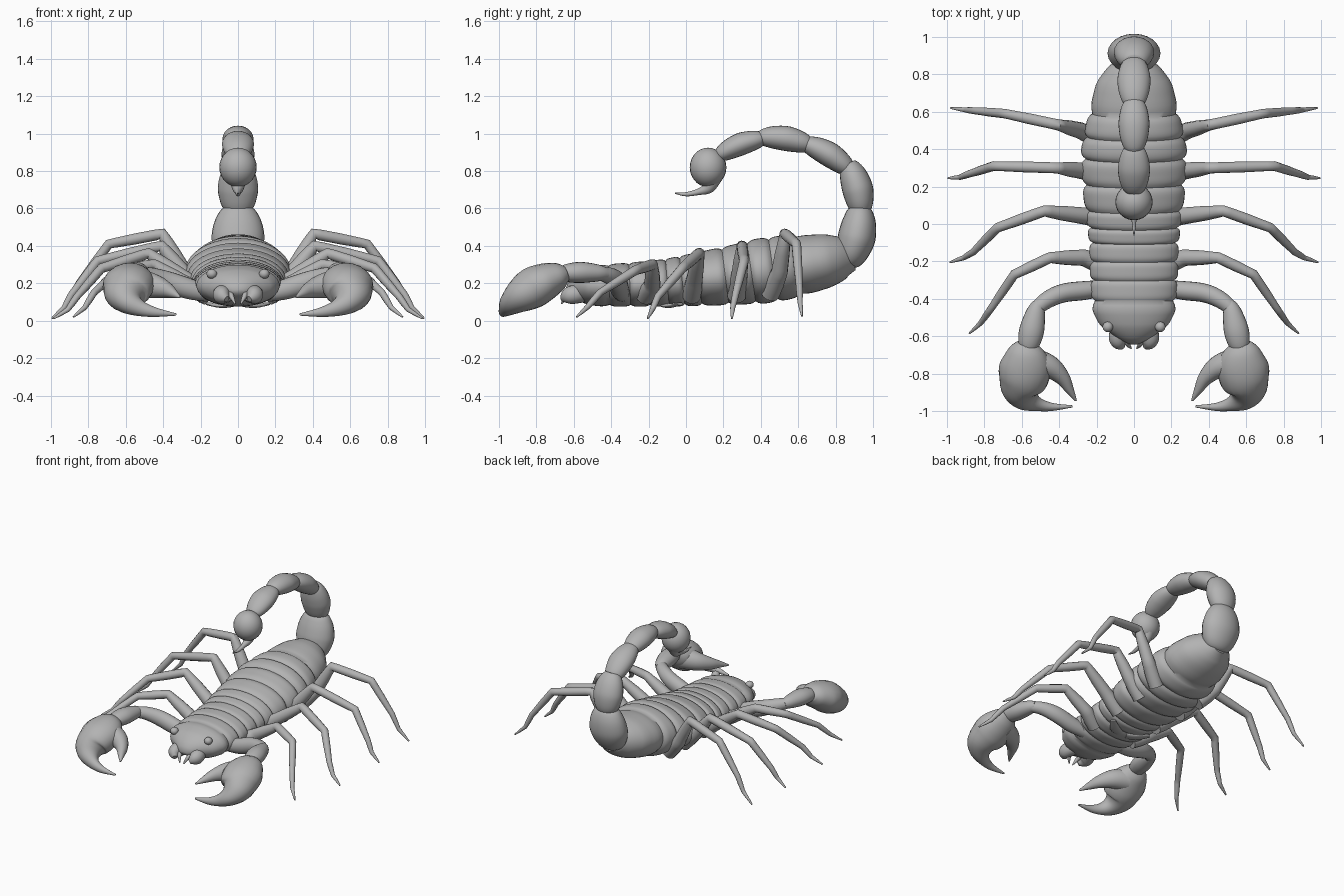
import bpy, bmesh, math
from mathutils import Vector

cube = bpy.data.objects.get("Cube")
if cube:
    bpy.data.objects.remove(cube)

GREY = (0.45, 0.45, 0.45, 1)
mat = bpy.data.materials.new("shell grey")
mat.use_nodes = True
mat.diffuse_color = GREY
mat.node_tree.nodes["Principled BSDF"].inputs["Base Color"].default_value = GREY

X, Z = Vector((1, 0, 0)), Vector((0, 0, 1))


def finish(name, bm):
    bmesh.ops.recalc_face_normals(bm, faces=bm.faces)
    me = bpy.data.meshes.new(name)
    bm.to_mesh(me)
    bm.free()
    me.materials.append(mat)
    ob = bpy.data.objects.new(name, me)
    bpy.context.collection.objects.link(ob)
    bpy.ops.object.select_all(action='DESELECT')
    ob.select_set(True)
    bpy.context.view_layer.objects.active = ob
    bpy.ops.object.shade_smooth_by_angle(angle=math.radians(50))
    return ob


def spline(rows, steps):
    """Catmull-Rom through rows of numbers."""
    if steps == 1:
        return [tuple(r) for r in rows]
    out = []
    for i in range(len(rows) - 1):
        p = [rows[max(i - 1, 0)], rows[i], rows[i + 1], rows[min(i + 2, len(rows) - 1)]]
        for k in range(steps):
            t = k / steps
            out.append(tuple(0.5 * (2 * b + (c - a) * t + (2 * a - 5 * b + 4 * c - d) * t * t
                                    + (3 * b - a - 3 * c + d) * t ** 3) for a, b, c, d in zip(*p)))
    return out + [tuple(rows[-1])]


def loft(name, rows, ref, steps=1, sides=16):
    """Tube through rows (x, y, z, radius along ref, radius across)."""
    rows = spline(rows, steps)
    pts = [Vector(r[:3]) for r in rows]
    bm, rings = bmesh.new(), []
    for i, (p, r) in enumerate(zip(pts, rows)):
        before = (p - pts[i - 1]).normalized() if i else Vector()
        after = (pts[i + 1] - p).normalized() if i < len(pts) - 1 else Vector()
        t = (before + after).normalized()
        u = (ref - t * ref.dot(t)).normalized()
        v = t.cross(u)
        angles = [math.tau * k / sides for k in range(sides)]
        rings.append([bm.verts.new(p + u * r[3] * math.cos(a) + v * r[4] * math.sin(a)) for a in angles])
    for a, b in zip(rings, rings[1:]):
        for k in range(sides):
            j = (k + 1) % sides
            bm.faces.new((a[k], a[j], b[j], b[k]))
    bm.faces.new(rings[0])
    bm.faces.new(rings[-1])
    return finish(name, bm)


def ball(name, center, scale):
    bm = bmesh.new()
    bmesh.ops.create_uvsphere(bm, u_segments=24, v_segments=14, radius=1)
    bmesh.ops.scale(bm, vec=scale, verts=bm.verts)
    bmesh.ops.translate(bm, vec=center, verts=bm.verts)
    return finish(name, bm)


# Body: outline rows are y, half width, bottom, top; plates bulge between grooves
outline = [(-.64, .03, .14, .17), (-.6, .1, .11, .23), (-.54, .185, .085, .275), (-.46, .225, .075, .3),
           (-.3, .235, .075, .31), (-.1, .24, .075, .33), (.14, .27, .08, .38), (.28, .283, .085, .41),
           (.4, .283, .09, .44), (.52, .26, .11, .455), (.65, .23, .145, .46), (.76, .2, .18, .465),
           (.84, .14, .22, .45), (.9, .07, .27, .41)]
grooves = [-.64, -.41, -.3, -.2, -.1, -.02, .07, .21, .35, .465, .59, .9]


def outline_at(y):
    for a, b in zip(outline, outline[1:]):
        if y <= b[0] + 1e-6:
            t = (y - a[0]) / (b[0] - a[0])
            return [p + (q - p) * t for p, q in zip(a[1:], b[1:])]
    return outline[-1][1:]


body = []
for a, b in zip(grooves, grooves[1:]):
    for k in range(10):
        t = k / 10
        w, lo, hi = outline_at(a + (b - a) * t)
        dip = 0 if a < -.6 and t < .5 else .085 * abs(2 * t - 1) ** 4
        body.append((0, a + (b - a) * t, (lo + hi) / 2, w * (1 - dip), (hi - lo) / 2 * (1 - dip)))
body.append((0, .9, .34, .07, .07))
loft("body", body, X, sides=40)

# Tail: barrel segments along an arch, rows are start y z, end y z, width, thickness
tail = [(.86, .3, .93, .61, .14, .1), (.935, .57, .865, .84, .107, .082), (.88, .8, .63, .95, .088, .066),
        (.67, .935, .39, .98, .082, .066), (.42, .975, .17, .88, .085, .06)]
barrel = [(0, .45), (.06, .66), (.2, .86), (.4, .99), (.55, 1), (.75, .9), (.92, .7), (1, .5)]
for n, (y0, z0, y1, z1, w, h) in enumerate(tail):
    bow = Vector((0, z0 - z1, y1 - y0)) * -.06
    rows = []
    for t, f in barrel:
        p = Vector((0, y0 + (y1 - y0) * t, z0 + (z1 - z0) * t)) + bow * math.sin(math.pi * t)
        rows.append((*p, w * f, h * f))
    loft(f"tail_segment_{n + 1}", rows, X, steps=3, sides=24)
ball("venom_bulb", (0, .118, .82), (.1, .098, .105))
loft("stinger", [(0, .14, .76, .05, .05), (0, .12, .712, .033, .033), (0, .07, .69, .018, .018),
                 (0, 0, .676, .011, .011), (0, -.06, .682, .003, .003)], X, steps=5)

# Legs: joints from hip to foot, front pair first
legs = {
    "front": [(.16, -.22, .13), (.27, -.18, .19), (.45, -.18, .3), (.64, -.27, .27),
              (.77, -.46, .15), (.82, -.53, .07), (.88, -.585, .02)],
    "second": [(.16, .03, .13), (.28, .045, .22), (.48, .07, .36), (.73, -.02, .28),
               (.86, -.15, .13), (.91, -.18, .06), (.985, -.205, .012)],
    "third": [(.17, .27, .13), (.28, .285, .24), (.41, .3, .4), (.75, .31, .32),
              (.89, .265, .14), (.93, .25, .07), (.995, .245, .012)],
    "rear": [(.18, .45, .14), (.29, .5, .26), (.405, .53, .465), (.69, .59, .41),
             (.85, .605, .2), (.9, .61, .1), (.98, .62, .025)],
}
leg_radii = [.05, .045, .03, .026, .019, .014, .005]
# Claw arms: x, y, z, vertical radius, flat radius
upper_arm = [(.15, -.34, .14, .04, .04), (.26, -.355, .17, .055, .05), (.38, -.37, .21, .055, .05),
             (.47, -.41, .24, .045, .045), (.54, -.47, .255, .035, .035)]
forearm = [(.51, -.42, .25, .03, .03), (.525, -.47, .255, .045, .05), (.545, -.56, .258, .056, .066),
           (.56, -.63, .255, .05, .06), (.57, -.68, .25, .035, .04)]
hand = [(.57, -.64, .255, .04, .06), (.575, -.68, .24, .075, .1), (.58, -.75, .21, .1, .135),
        (.59, -.82, .175, .11, .135), (.6, -.88, .135, .095, .11), (.575, -.93, .095, .065, .075),
        (.52, -.962, .065, .042, .04), (.44, -.978, .045, .025, .022), (.33, -.975, .033, .006, .006)]
finger = [(.54, -.74, .2, .08, .08), (.45, -.765, .185, .065, .062), (.385, -.82, .165, .045, .042),
          (.345, -.885, .145, .025, .024), (.31, -.945, .125, .005, .005)]
cheek = [(.06, -.54, .15, .05, .05), (.085, -.6, .14, .05, .05), (.08, -.635, .13, .042, .04),
         (.06, -.66, .115, .016, .016)]
fang = [(.045, -.6, .15, .02, .02), (.035, -.64, .13, .014, .014), (.015, -.665, .09, .004, .004)]
comb = [(.03, -.12, .085, .012, .03), (.09, -.09, .08, .012, .035), (.16, -.03, .09, .008, .02)]

for side, s in (("left", 1), ("right", -1)):
    def flip(rows):
        return [(s * r[0], *r[1:]) for r in rows]
    for name, joints in legs.items():
        rows = []
        for i, (p, r) in enumerate(zip(joints, leg_radii)):
            rows.append((*p, r, r))
            # keep each limb straight between slightly softened joints
            if i < len(joints) - 1:
                q, r2 = joints[i + 1], leg_radii[i + 1]
                for t in (.12, .5, .88):
                    m = (r + (r2 - r) * t) * (1.06 if t == .5 else 1)
                    rows.append((*[a + (b - a) * t for a, b in zip(p, q)], m, m))
        loft(f"{name}_leg_{side}", flip(rows), Vector((0, 1, .2)), sides=12)
    for name, rows in (("upper_arm", upper_arm), ("forearm", forearm), ("claw_hand", hand),
                       ("claw_finger", finger), ("mouth_pincer", cheek), ("fang", fang),
                       ("belly_comb", comb)):
        loft(f"{name}_{side}", flip(rows), Z, steps=5, sides=20)
    ball(f"eye_{side}", (s * .14, -.55, .25), (.028, .028, .026))
